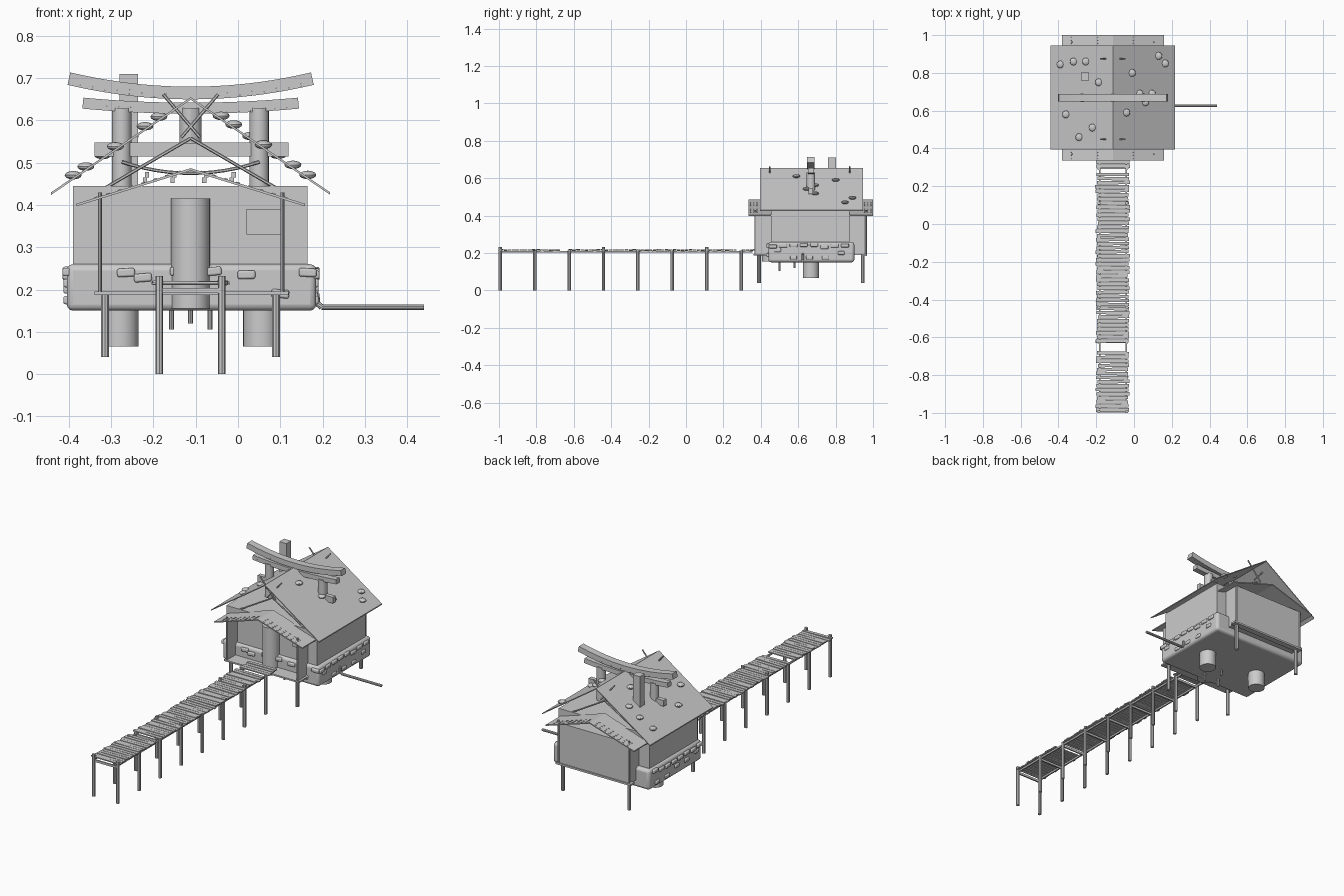
import bpy, bmesh, math, random
from mathutils import Matrix, Vector, Euler

if "Cube" in bpy.data.objects:
    bpy.data.objects.remove(bpy.data.objects["Cube"])

random.seed(4)
CX = -0.112          # centre line of the house
SLOPE = 0.225 / 0.33  # main roof pitch


def add_box(bm, c, s, rot=(0, 0, 0)):
    m = Matrix.Translation(c) @ Euler(rot).to_matrix().to_4x4() @ Matrix.Diagonal((*s, 1))
    bmesh.ops.create_cube(bm, size=1, matrix=m)


def add_rod(bm, p, q, r, n=10):
    p, q = Vector(p), Vector(q)
    d = q - p
    m = Matrix.Translation((p + q) / 2) @ d.to_track_quat('Z', 'Y').to_matrix().to_4x4()
    bmesh.ops.create_cone(bm, cap_ends=True, segments=n, radius1=r, radius2=r, depth=d.length, matrix=m)


def finish(name, bm, bevel=0, smooth=False):
    me = bpy.data.meshes.new(name)
    bm.to_mesh(me)
    bm.free()
    ob = bpy.data.objects.new(name, me)
    bpy.context.collection.objects.link(ob)
    if bevel:
        mod = ob.modifiers.new("bevel", 'BEVEL')
        mod.width, mod.segments = bevel, 3
    if smooth:
        bpy.ops.object.select_all(action='DESELECT')
        ob.select_set(True)
        bpy.context.view_layer.objects.active = ob
        bpy.ops.object.shade_smooth_by_angle()
    return ob


def boxes(name, items, bevel=0):
    bm = bmesh.new()
    for it in items:
        add_box(bm, *it)
    return finish(name, bm, bevel, bevel > 0)


def rods(name, items):
    bm = bmesh.new()
    for it in items:
        add_rod(bm, *it)
    return finish(name, bm, smooth=True)


def span(x0, x1, y0, y1, z0, z1):
    return (((x0 + x1) / 2, (y0 + y1) / 2, (z0 + z1) / 2), (x1 - x0, y1 - y0, z1 - z0))


def gable(name, half, z_ridge, z_eave, y0, y1, t):
    # bent sheet extruded along y
    pts = [(-half, z_eave), (0, z_ridge), (half, z_eave),
           (half, z_eave - t), (0, z_ridge - t), (-half, z_eave - t)]
    bm = bmesh.new()
    a = [bm.verts.new((CX + x, y0, z)) for x, z in pts]
    b = [bm.verts.new((CX + x, y1, z)) for x, z in pts]
    for i in range(6):
        j = (i + 1) % 6
        bm.faces.new((a[i], a[j], b[j], b[i]))
    for r in (a, b):
        bm.faces.new((r[0], r[1], r[4], r[5]))
        bm.faces.new((r[1], r[2], r[3], r[4]))
    bmesh.ops.recalc_face_normals(bm, faces=bm.faces)
    return finish(name, bm)


# House body
boxes("foundation", [span(-0.405, 0.185, 0.44, 0.90, 0.15, 0.26)], 0.015)
boxes("main_walls", [span(-0.39, 0.165, 0.455, 0.875, 0.25, 0.445)])
boxes("rear_room", [span(-0.325, 0.105, 0.87, 0.962, 0.19, 0.415)])
boxes("porch_side_walls", [span(x - 0.004, x + 0.004, 0.368, 0.456, 0.19, 0.415) for x in (-0.327, 0.105)])
boxes("front_window", [span(0.02, 0.10, 0.449, 0.46, 0.33, 0.39)])
rods("door_column", [((CX, 0.452, 0.155), (CX, 0.452, 0.415), 0.046, 24)])

# Porch floor, beams and posts
boxes("porch_floor", [span(-0.34, 0.12, 0.362, 0.45, 0.187, 0.195),
                      span(-0.34, 0.12, 0.935, 0.968, 0.185, 0.195)])
rods("porch_legs", [((x, y, 0.04), (x, y, 0.19), 0.010) for x in (-0.315, 0.09) for y in (0.39, 0.945)])
rods("porch_posts", [((x, y, 0.19), (x, y, 0.43), 0.005) for x in (-0.327, 0.105) for y in (0.37, 0.962)])
rods("small_legs", [((x, y, z), (x, y, 0.155), 0.006) for x, y, z in
                    ((-0.157, 0.50, 0.105), (CX, 0.58, 0.12), (-0.066, 0.50, 0.105))])

# Roofs
gable("main_roof", 0.33, 0.655, 0.43, 0.395, 0.945, 0.006)
gable("front_porch_roof", 0.27, 0.487, 0.403, 0.335, 0.47, 0.006)
gable("rear_porch_roof", 0.27, 0.487, 0.403, 0.865, 1.0, 0.006)
studs = []
for y0 in (0.345, 0.955):
    for row in range(3):
        for k in range(1, 9):
            for s in (-1, 1):
                d = 0.028 * k
                studs.append(((CX + s * d, y0 + 0.017 * row, 0.487 - d * 0.311),
                              (0.009, 0.004, 0.004), (0, s * 0.3, 0)))
boxes("roof_pegs", studs)

# Inner gable rafters
rods("gable_rafters", [((CX, y, 0.558), (CX + s * 0.22, y, 0.43), 0.004, 6)
                       for y in (0.46, 0.87) for s in (-1, 1)])

# Crossed ridge finials
rods("ridge_crosses", [((CX - s * 0.022, y, 0.56), (CX + s * 0.065, y, 0.662), 0.004, 6)
                       for y in (0.448, 0.875) for s in (-1, 1)])

# Rounded stones on the roof
bm = bmesh.new()
for x, y in [(-0.39, .845), (-.32, .86), (-.255, .86), (-.187, .75), (-.36, .58), (-.29, .46), (-.22, .51),
             (-.01, .80), (.13, .89), (.165, .85), (-.04, .59), (.06, .645), (.095, .69), (.03, .69)]:
    z = 0.66 - abs(x - CX) * SLOPE
    bmesh.ops.create_uvsphere(bm, u_segments=12, v_segments=8, radius=0.02,
                              matrix=Matrix.Translation((x, y, z)) @ Matrix.Diagonal((1, 1, 0.5, 1)))
finish("roof_stones", bm, smooth=True)

boxes("chimney", [span(-0.28, -0.237, 0.76, 0.802, 0.445, 0.71)])

# Gateway straddling the roof
GY = 0.668
rods("gate_pillars", [((x, GY, 0.43), (x, GY, 0.63), 0.023, 20) for x in (-0.275, 0.05)])
rods("gate_footings", [((x, GY, 0.065), (x, GY, 0.16), 0.043, 24) for x in (-0.278, 0.055)])
boxes("gate_tie_beam", [span(-0.34, 0.12, GY - 0.012, GY + 0.012, 0.515, 0.548)])
rods("gate_strut", [((CX, GY, 0.545), (CX, GY, 0.63), 0.026, 12)])


def curved_beam(name, half, z_mid, rise, h, depth, n):
    # row of blocks following a sagging arc
    items = []
    for i in range(n):
        u = (i + 0.5) / n * 2 - 1
        ang = math.atan(2 * rise * u / half)
        items.append(((CX + u * half, GY, z_mid + rise * u * u),
                      (2 * half / n / math.cos(ang), depth, h), (0, -ang, 0)))
    boxes(name, items)


curved_beam("gate_top_beam", 0.288, 0.665, 0.034, 0.03, 0.04, 20)
curved_beam("gate_lower_beam", 0.255, 0.629, 0.012, 0.026, 0.032, 18)

# Sagging rope with paper streamers
pts = [(CX + u * 0.163 / 6, GY - 0.03, 0.475 + 0.027 * (u / 6) ** 2) for u in range(-6, 7)]
rods("rope", [(pts[i], pts[i + 1], 0.004, 6) for i in range(12)])
boxes("rope_streamers", [((x + dx, GY - 0.03, 0.472 - dz), (0.01, 0.002, 0.013))
                         for x in (-0.215, -0.15, -0.075, -0.01) for dx, dz in ((0, 0), (-0.005, 0.013))])

# Stones set around the foundation
stones = []
for x, z in ((-.265, .24), (-.225, .228), (-.14, .243), (-.10, .222), (-.06, .243), (.02, .235), (.10, .19), (.165, .24)):
    stones.append(((x, 0.44, z), (0.042, 0.02, 0.02), (0, random.uniform(-.1, .1), 0)))
for x in (-0.405, 0.183):
    for i in range(8):
        stones.append(((x, 0.465 + 0.055 * i, 0.24 + random.uniform(-.01, .005)), (0.02, 0.042, 0.02)))
    for i in range(5):
        stones.append(((x, 0.49 + 0.085 * i, random.choice((0.175, 0.2, 0.215))), (0.016, 0.036, 0.02)))
boxes("foundation_stones", stones, 0.005)

# Outlet pipe on the right side
pipe = [(0.175, 0.625, 0.20), (0.186, 0.625, 0.19), (0.187, 0.625, 0.168), (0.198, 0.625, 0.158), (0.44, 0.625, 0.158)]
rods("side_pipe", [(pipe[i], pipe[i + 1], 0.007, 10) for i in range(4)])

# Walkway
legs, beams = [], []
for i in range(8):
    y = -0.993 + 0.184 * i
    top = 0.232 if i % 3 == 0 else 0.212
    legs += [((x, y, 0), (x, y, top), 0.009, 8) for x in (-0.186, -0.038)]
    beams.append(((CX, y, 0.198), (0.15, 0.008, 0.012)))
rods("walkway_legs", legs)
beams += [((x, -0.32, 0.206), (0.008, 1.35, 0.009)) for x in (-0.182, -0.042)]
boxes("walkway_beams", beams)
planks = []
y = -0.985
while y < 0.37:
    if not (-0.67 < y < -0.64 or 0.262 < y < 0.285):
        planks.append(((CX + random.uniform(-.005, .005), y, 0.215 + random.uniform(-.001, .002)),
                       (0.172 + random.uniform(-.008, .006), 0.018, 0.006),
                       (0, random.uniform(-.015, .015), random.uniform(-.025, .025))))
    y += 0.0215
boxes("walkway_planks", planks)
